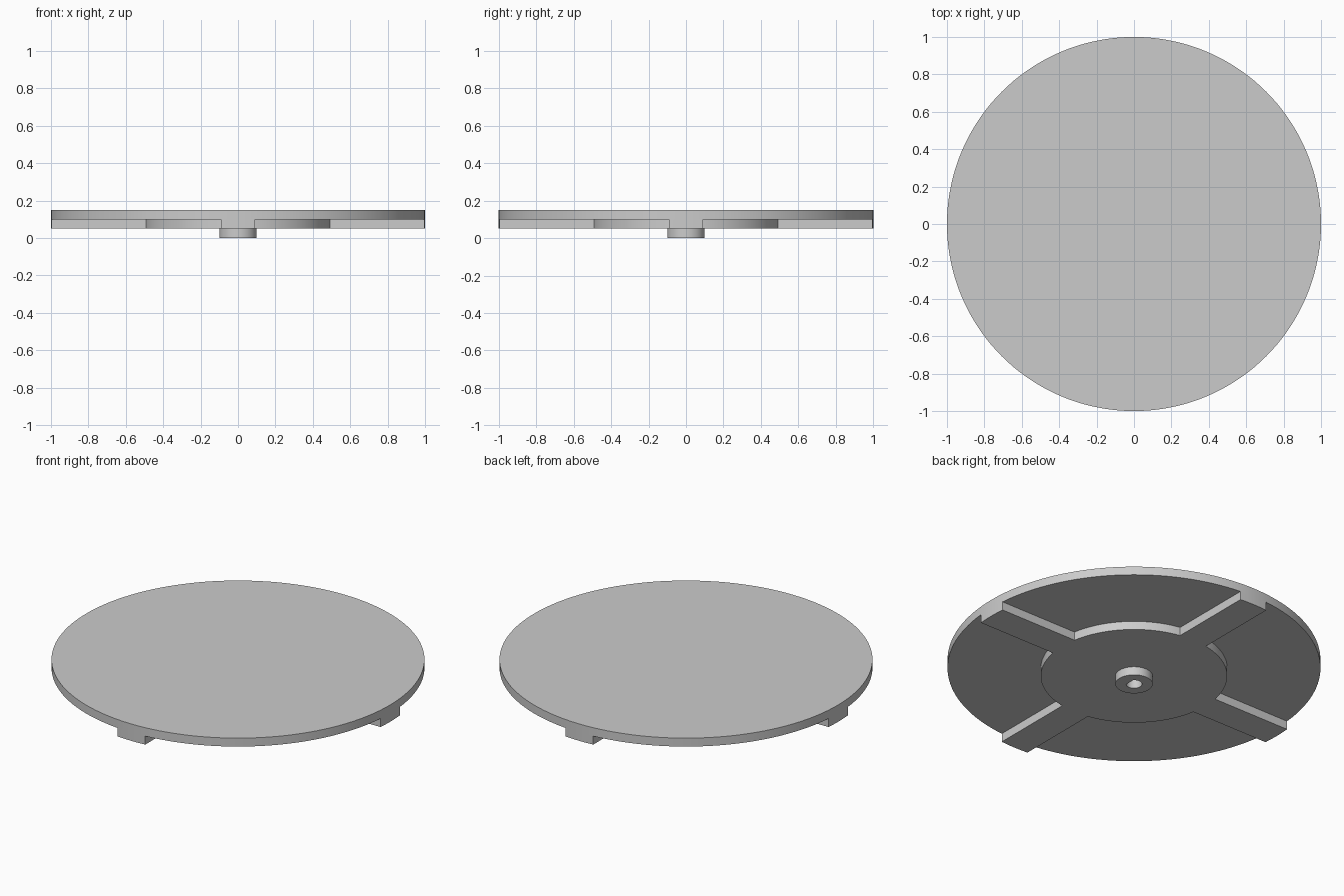
import bpy, bmesh
from math import sin, cos, asin, pi, sqrt

default = bpy.data.objects.get("Cube")
if default:
    bpy.data.objects.remove(default)

DISC_R, HUB_R, BOSS_R, HOLE_R = 1.0, 0.5, 0.1, 0.043
SPOKE_HALF, LAYER = 0.09, 0.05

grey = bpy.data.materials.new("light_grey")
grey.use_nodes = True
grey.diffuse_color = (0.6, 0.6, 0.6, 1)
grey.node_tree.nodes["Principled BSDF"].inputs["Base Color"].default_value = (0.6, 0.6, 0.6, 1)


def arc(radius, start, end, steps):
    """Points along an arc, both ends included."""
    angles = [start + (end - start) * i / steps for i in range(steps + 1)]
    return [(radius * cos(a), radius * sin(a)) for a in angles]


def extrude(bm, faces, dz):
    grown = bmesh.ops.extrude_face_region(bm, geom=faces)["geom"]
    verts = [v for v in grown if isinstance(v, bmesh.types.BMVert)]
    bmesh.ops.translate(bm, verts=verts, vec=(0, 0, dz))


def finish(bm, name):
    bmesh.ops.recalc_face_normals(bm, faces=bm.faces)
    mesh = bpy.data.meshes.new(name)
    bm.to_mesh(mesh)
    bm.free()
    mesh.materials.append(grey)
    obj = bpy.data.objects.new(name, mesh)
    bpy.context.collection.objects.link(obj)
    return obj


def prism(name, outline, z, height):
    bm = bmesh.new()
    face = bm.faces.new([bm.verts.new((x, y, z)) for x, y in outline])
    extrude(bm, [face], height)
    return finish(bm, name)


# Turntable plan: a spoked hub surrounded by four recessed sectors
bm = bmesh.new()
tip, root = asin(SPOKE_HALF / DISC_R), asin(SPOKE_HALF / HUB_R)
star, sectors = [], []
for k in range(4):
    turn = k * pi / 2
    def ring(radius, start, end, steps):
        return [bm.verts.new((x, y, 2 * LAYER))
                for x, y in arc(radius, turn + start, turn + end, steps)]
    spoke_end = ring(DISC_R, -tip, tip, 4)
    hub_edge = ring(HUB_R, root, pi / 2 - root, 24)
    star += spoke_end + hub_edge
    sectors.append((spoke_end, hub_edge))
star_face = bm.faces.new(star)
plan = [star_face]
for k, (spoke_end, hub_edge) in enumerate(sectors):
    next_end = sectors[(k + 1) % 4][0]
    turn = k * pi / 2
    rim = [bm.verts.new((x, y, 2 * LAYER))
           for x, y in arc(DISC_R, turn + tip, turn + pi / 2 - tip, 32)[1:-1]]
    plan.append(bm.faces.new([spoke_end[-1]] + rim + [next_end[0]] + hub_edge[::-1]))

# Plate rises above the plan, spoked hub drops below it
extrude(bm, plan, LAYER)
bm.faces.ensure_lookup_table()
star_bottom = max((f for f in bm.faces if all(abs(v.co.z - 2 * LAYER) < 1e-5 for v in f.verts)),
                  key=lambda f: len(f.verts))
extrude(bm, [star_bottom], -LAYER)
bmesh.ops.recalc_face_normals(bm, faces=bm.faces)
bmesh.ops.dissolve_limit(bm, angle_limit=0.01, verts=bm.verts, edges=bm.edges)
turntable = finish(bm, "turntable_plate")

# Shaft boss under the hub
boss = prism("shaft_boss", arc(BOSS_R, 0, 2 * pi, 64)[:-1], 0, LAYER)

# D-shaped shaft hole, cut through the boss and into the hub
flat = pi / 4
cutter = prism("shaft_hole_cutter", arc(HOLE_R, flat, 2 * pi - flat, 36), -0.02, 0.12)
cutter.hide_render = True
for obj in (turntable, boss):
    cut = obj.modifiers.new("shaft_hole", "BOOLEAN")
    cut.operation, cut.solver, cut.object = "DIFFERENCE", "EXACT", cutter
    bpy.ops.object.select_all(action="DESELECT")
    obj.select_set(True)
    bpy.context.view_layer.objects.active = obj
    bpy.ops.object.modifier_apply(modifier=cut.name)
    bpy.ops.object.shade_smooth_by_angle(angle=pi / 6)
bpy.data.objects.remove(cutter)
